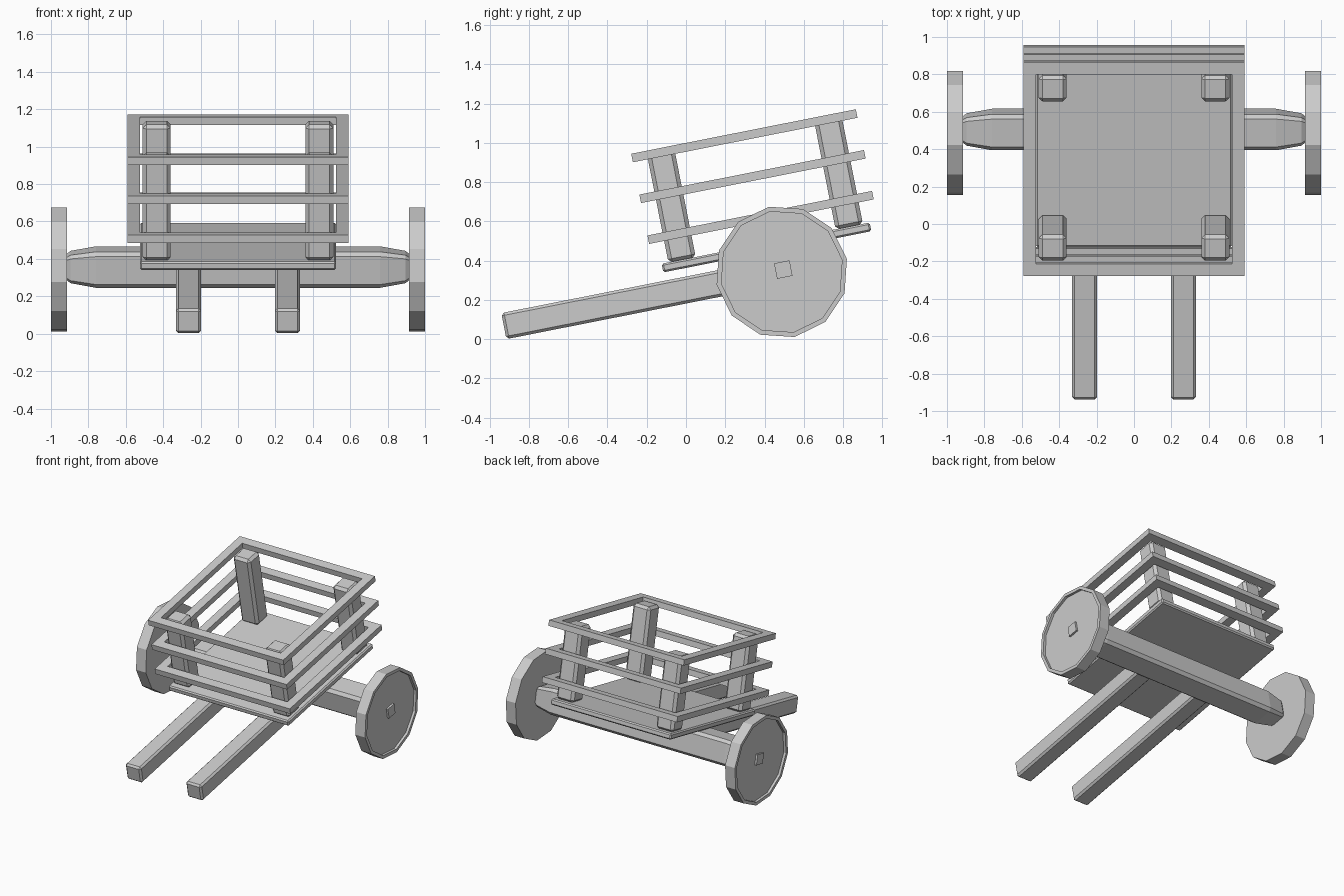
import bpy, bmesh, math
from mathutils import Matrix, Vector

if "Cube" in bpy.data.objects:
    bpy.data.objects.remove(bpy.data.objects["Cube"])

# Everything is laid out in a level cart frame centred on the floor, then tilted
TILT = Matrix.Translation((0, 0.41, 0.467)) @ Matrix.Rotation(math.radians(11.2), 4, 'X')


def finish(name, bm, bevel=0.0):
    if bevel:
        edges = [e for e in bm.edges if e.calc_face_angle(0) > 0.6]
        bmesh.ops.bevel(bm, geom=edges, offset=bevel, segments=1, affect='EDGES')
    bmesh.ops.recalc_face_normals(bm, faces=bm.faces)
    bm.transform(TILT)
    me = bpy.data.meshes.new(name)
    bm.to_mesh(me)
    bm.free()
    ob = bpy.data.objects.new(name, me)
    bpy.context.collection.objects.link(ob)
    return ob


def box(name, center, size, bevel):
    bm = bmesh.new()
    bmesh.ops.create_cube(bm, size=1,
                          matrix=Matrix.Translation(center) @ Matrix.Diagonal((*size, 1)))
    return finish(name, bm, bevel)


def rail_frame(name, v):
    # rectangular ring of slats
    bm = bmesh.new()
    ox, oy, w, h = 0.59, 0.583, 0.067, 0.022
    loops = []
    for x, y, z in ((ox, oy, -h), (ox, oy, h), (ox - w, oy - w, h), (ox - w, oy - w, -h)):
        loops.append([bm.verts.new((sx * x, sy * y, v + z))
                      for sx, sy in ((-1, -1), (1, -1), (1, 1), (-1, 1))])
    for i in range(4):
        a, b = loops[i], loops[(i + 1) % 4]
        for j in range(4):
            k = (j + 1) % 4
            bm.faces.new((a[j], a[k], b[k], b[j]))
    return finish(name, bm, 0.009)


def wheel(name, s):
    # twelve-sided disc with a shallow recess on the outer face
    bm = bmesh.new()
    rings = []
    for x, r in ((0.915, 0.338), (1.0, 0.338), (1.0, 0.313), (0.98, 0.313)):
        rings.append([bm.verts.new((s * x, 0.052 + r * math.cos(i * math.pi / 6),
                                    -0.137 + r * math.sin(i * math.pi / 6))) for i in range(12)])
    for a, b in zip(rings, rings[1:]):
        for i in range(12):
            k = (i + 1) % 12
            bm.faces.new((a[i], a[k], b[k], b[i]))
    bm.faces.new(rings[0])
    bm.faces.new(rings[-1])
    return finish(name, bm)


def axle():
    # chamfered square beam with tapered ends
    bm = bmesh.new()
    rings = []
    h, c = 0.098, 0.076
    prof = [(h, -c), (h, c), (c, h), (-c, h), (-h, c), (-h, -c), (-c, -h), (c, -h)]
    for x, f in ((-0.918, 0.62), (-0.895, 0.78), (-0.76, 1), (0.76, 1), (0.895, 0.78), (0.918, 0.62)):
        rings.append([bm.verts.new((x, 0.072 + p * f, -0.127 + q * f)) for p, q in prof])
    for a, b in zip(rings, rings[1:]):
        for i in range(8):
            k = (i + 1) % 8
            bm.faces.new((a[i], a[k], b[k], b[i]))
    bm.faces.new(rings[0])
    bm.faces.new(rings[-1])
    return finish("axle", bm)


# Bed and slatted sides
box("floor", (0, 0, 0), (1.05, 1.08, 0.045), 0.009)
for i, n in enumerate(("lower", "middle", "upper")):
    rail_frame(n + "_rail", 0.156 + 0.212 * i)

# Posts, handles, wheels and hubs on both sides
for side, s in (("left", -1), ("right", 1)):
    for end, y in (("front", -0.434), ("back", 0.434)):
        box(f"{end}_{side}_post", (s * 0.435, y, 0.303), (0.15, 0.142, 0.57), 0.02)
    box(f"{side}_handle", (s * 0.264, -0.67, -0.133), (0.135, 1.44, 0.135), 0.014)
    wheel(f"{side}_wheel", s)
    box(f"{side}_hub", (s * 0.945, 0.062, -0.127), (0.1, 0.08, 0.08), 0)
axle()
